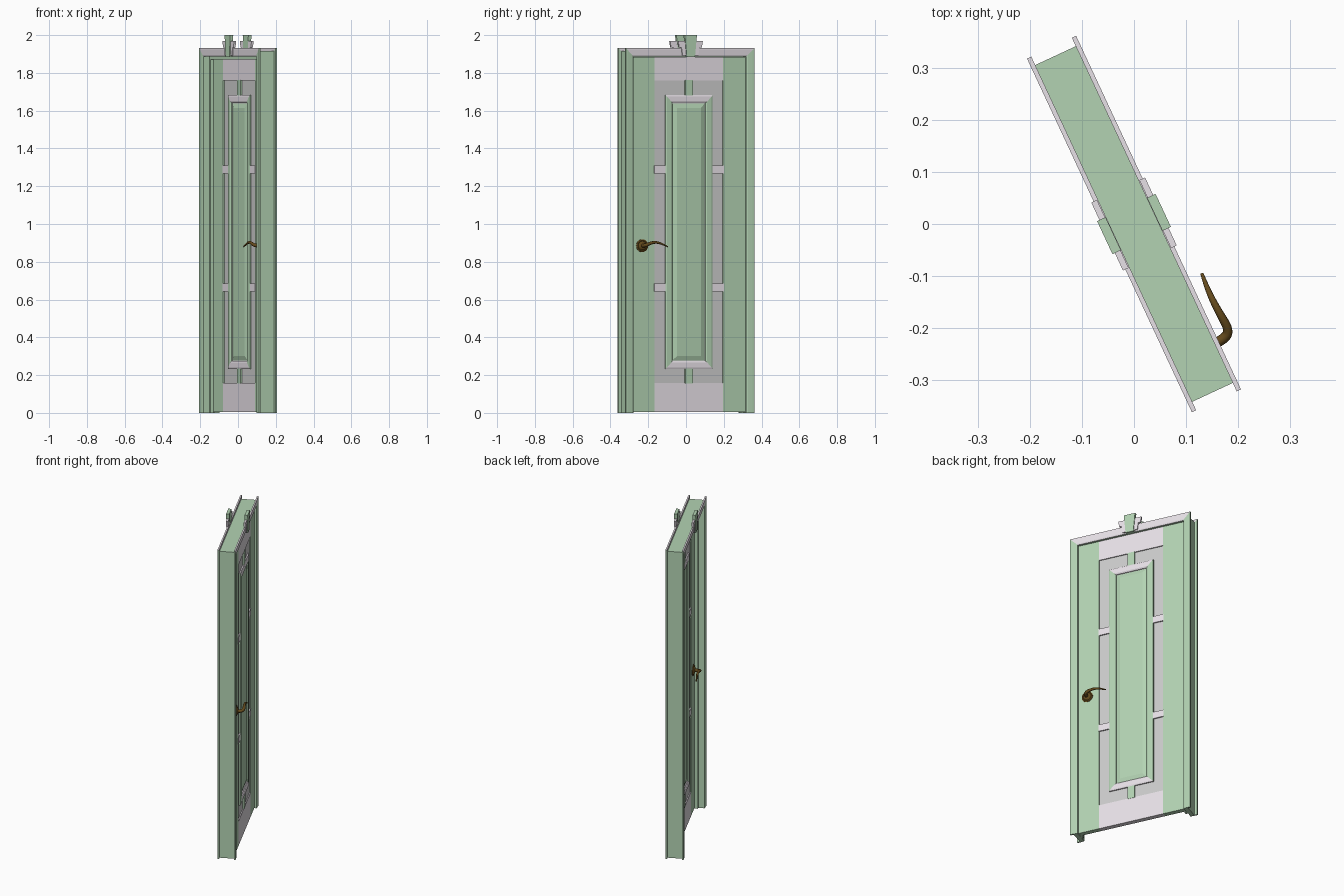
import bpy, bmesh, math
from mathutils import Matrix

if "Cube" in bpy.data.objects:
    bpy.data.objects.remove(bpy.data.objects["Cube"])

ROT = Matrix.Rotation(math.radians(115), 4, 'Z')   # door stands turned in plan


def material(name, rgb):
    m = bpy.data.materials.new(name)
    m.diffuse_color = (*rgb, 1)
    m.use_nodes = True
    m.node_tree.nodes["Principled BSDF"].inputs["Base Color"].default_value = m.diffuse_color
    return m


GREEN = material("green_paint", (0.45, 0.65, 0.45))
PALE = material("pale_paint", (0.80, 0.75, 0.80))
GREY = material("grey_paint", (0.56, 0.56, 0.56))
BRASS = material("dark_brass", (0.13, 0.07, 0.012))


def loft(name, rings, mat):
    """Join equal rings of points into a capped solid."""
    bm = bmesh.new()
    vs = [[bm.verts.new(p) for p in r] for r in rings]
    n = len(rings[0])
    for a, b in zip(vs, vs[1:]):
        for i in range(n):
            j = (i + 1) % n
            bm.faces.new((a[i], a[j], b[j], b[i]))
    bm.faces.new(vs[0][::-1])
    bm.faces.new(vs[-1])
    bmesh.ops.recalc_face_normals(bm, faces=bm.faces)
    me = bpy.data.meshes.new(name)
    bm.to_mesh(me)
    bm.free()
    me.materials.append(mat)
    ob = bpy.data.objects.new(name, me)
    bpy.context.collection.objects.link(ob)
    ob.matrix_world = ROT
    return ob


def rect(x0, x1, z0, z1, y):
    return [(x0, y, z0), (x1, y, z0), (x1, y, z1), (x0, y, z1)]


def box(name, x0, x1, y0, y1, z0, z1, mat):
    return loft(name, [rect(x0, x1, z0, z1, y0), rect(x0, x1, z0, z1, y1)], mat)


def plate(name, outline, y0, y1, mat):
    return loft(name, [[(x, y, z) for x, z in outline] for y in (y0, y1)], mat)


def mitred_frame(name, half, z0, z1, prof, closed):
    """Moulding around an opening; prof = (outward distance, y)."""
    for sx in (-1, 1):
        low = [(sx * (half + a), y, z0 - a if closed else z0) for a, y in prof]
        top = [(sx * (half + a), y, z1 + a) for a, y in prof]
        loft(name + "_side", [low, top], GREEN)
    for z, d in ([(z1, 1), (z0, -1)] if closed else [(z1, 1)]):
        loft(name + "_rail", [[(sx * (half + a), y, z + d * a) for a, y in prof]
                              for sx in (-1, 1)], PALE)


# Jamb lining and door stop
for s in (-1, 1):
    box("jamb_side", s * 0.332, s * 0.357, -0.044, 0.044, 0, 1.915, GREEN)
    box("door_stop_side", s * 0.318, s * 0.333, -0.006, 0.012, 0, 1.886, GREEN)
box("jamb_head", -0.357, 0.357, -0.044, 0.044, 1.886, 1.915, GREEN)
box("door_stop_head", -0.333, 0.333, -0.006, 0.012, 1.872, 1.887, GREEN)

# Door core: recessed field between the stiles and rails
YC = -0.022
box("door_field", -0.202, 0.202, YC - 0.009, YC + 0.009, 0.15, 1.77, GREY)
for s in (-1, 1):
    box("door_stile", s * 0.2, s * 0.329, YC - 0.015, YC + 0.015, 0.005, 1.883, GREEN)
box("bottom_rail", -0.2, 0.2, YC - 0.015, YC + 0.015, 0.005, 0.158, PALE)
box("top_rail", -0.2, 0.2, YC - 0.015, YC + 0.015, 1.76, 1.883, PALE)

# Everything repeated on both faces
for f in (-1, 1):
    def d(v):
        return YC + f * v

    # Glazing-style bars joining the inner frame to the stiles and rails
    for s in (-1, 1):
        for z in (0.663, 1.289):
            box("cross_bar", s * 0.134, s * 0.203, d(0.008), d(0.0165),
                z - 0.021, z + 0.021, PALE)
    for z0, z1 in ((0.155, 0.236), (1.68, 1.763)):
        box("upright_bar", -0.022, 0.022, d(0.008), d(0.0165), z0, z1, GREEN)

    # Inner frame moulding with a stepped section
    prof = [(0, d(0.008)), (0, d(0.014)), (0.008, d(0.019)), (0.034, d(0.019)),
            (0.042, d(0.016)), (0.042, d(0.008))]
    mitred_frame("inner_frame", 0.096, 0.275, 1.64, prof, True)

    # Raised centre panel with bevelled edges
    loft("raised_panel", [rect(-0.097, 0.097, 0.274, 1.641, d(0.0085)),
                          rect(-0.09, 0.09, 0.281, 1.634, d(0.0095)),
                          rect(-0.07, 0.07, 0.301, 1.614, d(0.016)),
                          rect(-0.066, 0.066, 0.305, 1.61, d(0.016))], GREEN)

    # Casing around the doorway
    prof = [(0, f * 0.043), (0, f * 0.047), (0.008, f * 0.050), (0.034, f * 0.052),
            (0.045, f * 0.052), (0.045, f * 0.043)]
    mitred_frame("casing", 0.33, 0, 1.886, prof, False)

    # Keystone over the head: tapered centre and stepped shoulders
    plate("keystone_centre", [(-0.024, 1.885), (0.024, 1.885), (0.035, 2.0), (-0.035, 2.0)],
          f * 0.044, f * 0.062, GREEN)
    for s in (-1, 1):
        plate("keystone_shoulder",
              [(s * x, z) for x, z in ((0.02, 1.893), (0.046, 1.893), (0.053, 1.935),
                                       (0.066, 1.935), (0.072, 1.97), (0.02, 1.97))],
              f * 0.045, f * 0.057, PALE)

    # Handle: turned rosette
    hx, hz = -0.274, 0.885
    rings = [[(hx + r * math.cos(k * math.pi / 12), d(o), hz + r * math.sin(k * math.pi / 12))
              for k in range(24)]
             for r, o in ((0.034, 0.014), (0.034, 0.018), (0.028, 0.021), (0.024, 0.020),
                          (0.018, 0.025), (0.011, 0.027))]
    loft("handle_rosette", rings, BRASS)

    # Handle: curved tapering lever
    cu = bpy.data.curves.new("handle_lever", 'CURVE')
    cu.dimensions = '3D'
    cu.bevel_depth = 0.009
    cu.bevel_resolution = 3
    cu.use_fill_caps = True
    sp = cu.splines.new('NURBS')
    pts = [(0, 0.018, 0, 1.1), (0, 0.04, 0, 1.1), (0.006, 0.058, 0.004, 1.05),
           (0.035, 0.056, 0.016, 0.9), (0.07, 0.053, 0.020, 0.75),
           (0.10, 0.053, 0.010, 0.6), (0.132, 0.056, -0.006, 0.35)]
    sp.points.add(len(pts) - 1)
    for p, (x, y, z, r) in zip(sp.points, pts):
        p.co = (hx + x, d(y), hz + z, 1)
        p.radius = r
    sp.use_endpoint_u = True
    sp.order_u = 4
    sp.resolution_u = 6
    cu.materials.append(BRASS)
    lever = bpy.data.objects.new("handle_lever", cu)
    bpy.context.collection.objects.link(lever)
    lever.matrix_world = ROT
